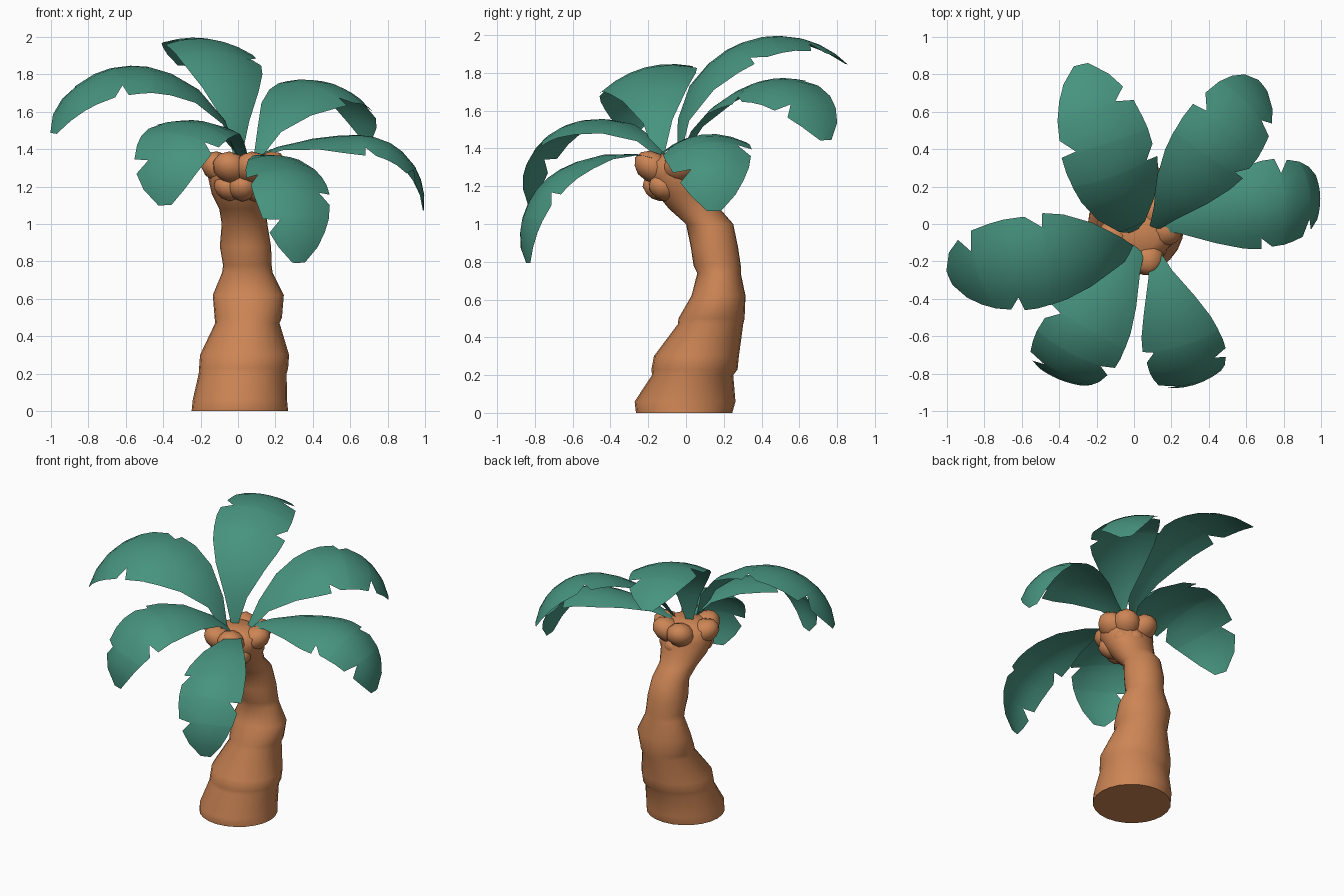
import bpy
import bmesh
from math import sin, cos, pi, radians
from mathutils import Vector, Matrix

if "Cube" in bpy.data.objects:
    bpy.data.objects.remove(bpy.data.objects["Cube"], do_unlink=True)


def make_material(name, colour):
    mat = bpy.data.materials.new(name)
    mat.use_nodes = True
    mat.diffuse_color = (*colour, 1)
    shader = next(n for n in mat.node_tree.nodes if n.type == "BSDF_PRINCIPLED")
    shader.inputs["Base Color"].default_value = (*colour, 1)
    shader.inputs["Roughness"].default_value = 0.8
    return mat


bark = make_material("bark brown", (0.61, 0.235, 0.09))
leaf_green = make_material("leaf green", (0.062, 0.29, 0.21))


def finish(bm, name, mat, angle=None):
    """Turn a bmesh into a smooth shaded object."""
    mesh = bpy.data.meshes.new(name)
    bm.to_mesh(mesh)
    bm.free()
    mesh.materials.append(mat)
    for face in mesh.polygons:
        face.use_smooth = True
    obj = bpy.data.objects.new(name, mesh)
    bpy.context.collection.objects.link(obj)
    if angle:
        bpy.ops.object.select_all(action="DESELECT")
        obj.select_set(True)
        bpy.context.view_layer.objects.active = obj
        bpy.ops.object.shade_smooth_by_angle(angle=radians(angle))
    return obj


def skin(bm, rows, closed):
    """Join neighbouring rows of vertices with quads."""
    for low, high in zip(rows, rows[1:]):
        count = len(low)
        for i in range(count if closed else count - 1):
            j = (i + 1) % count
            bm.faces.new((low[i], low[j], high[j], high[i]))


# Trunk: leaning stack of flared segments (height, centre x, centre y, radius x, radius y)
TRUNK = [
    (0, .01, -.01, .258, .255),
    (.06, .01, -.005, .252, .267),
    (.2, .025, .035, .235, .215),
    (.23, .03, .045, .238, .228),
    (.3, .035, .055, .238, .225),
    (.47, .05, .13, .172, .173),
    (.5, .055, .135, .18, .175),
    (.62, .055, .172, .19, .143),
    (.74, .05, .175, .135, .115),
    (.78, .05, .165, .13, .125),
    (.88, .04, .15, .137, .125),
    (1, .035, .125, .122, .125),
    (1.08, .025, .045, .125, .135),
    (1.16, .02, -.01, .16, .145),
    (1.25, .025, -.045, .185, .155),
    (1.33, .03, -.05, .18, .145),
    (1.37, .03, -.05, .1, .09),
]
SIDES = 24
bm = bmesh.new()
rings = []
for z, cx, cy, rx, ry in TRUNK:
    ring = []
    for i in range(SIDES):
        a = 2 * pi * i / SIDES
        ring.append(bm.verts.new((cx + rx * cos(a), cy + ry * sin(a), z)))
    rings.append(ring)
skin(bm, rings, closed=True)
bm.faces.new(rings[0][::-1])
bm.faces.new(rings[-1])
finish(bm, "trunk", bark, angle=60)

# Fronds: name, base, heading, pitch at start, middle and tip, length, roll, camber, width
FRONDS = [
    ("back_right", (0, -.04, 1.35), 107, (92, 30, -45), 1.36, 7, .9, 1),
    ("back_left", (.1, -.03, 1.35), 52, (62, 15, -80), 1.28, 15, 1, .95),
    ("left", (.06, -.01, 1.35), 9, (23, 0, -100), 1.22, 8, 1.4, .95),
    ("front_left", (.09, -.1, 1.33), 287, (20, -28, -110), 1.18, 0, 1.2, .87),
    ("front_right", (.05, -.1, 1.33), 238, (50, -8, -105), 1.22, -9, 1, .95),
    ("right", (0, -.14, 1.35), 188, (80, 10, -75), 1.4, -15, .95, 1.05),
]

# Crown: swollen stubs that carry the fronds, with smaller lumps below
bm = bmesh.new()
for name, base, heading, *rest in FRONDS:
    for turn, reach, z, size in ((0, .13, 1.3, .095), (28, .1, 1.19, .075)):
        a = radians(heading + turn)
        place = Matrix.Translation((.03 + reach * cos(a), -.05 + reach * sin(a), z))
        tilt = Matrix.Rotation(a, 4, "Z") @ Matrix.Rotation(radians(-30), 4, "Y")
        shape = Matrix.Diagonal((1.15, 1, .85, 1))
        bmesh.ops.create_icosphere(bm, subdivisions=2, radius=size, matrix=place @ tilt @ shape)
finish(bm, "crown_stubs", bark)

# Frond outline: place along the length, half width on each side (dips are tears)
OUTLINE = [
    (0, .02, .02),
    (.15, .075, .075),
    (.3, .165, .165),
    (.42, .22, .225),
    (.5, .24, .245),
    (.51, .24, .18),
    (.57, .25, .24),
    (.64, .25, .24),
    (.65, .17, .24),
    (.71, .235, .23),
    (.79, .215, .21),
    (.8, .21, .11),
    (.86, .18, .175),
    (.93, .13, .12),
    (1, .05, .03),
]
ACROSS = (-1, -.66, -.33, 0, .33, .66, 1)
STEPS = 100


def make_spine(pitches, length):
    """Distance out, height and pitch at even steps along a bending spine."""
    start, middle, tip = map(radians, pitches)
    out = up = 0
    points = []
    for i in range(STEPS + 1):
        t = 2 * i / STEPS
        pitch = start + (middle - start) * t if t < 1 else middle + (tip - middle) * (t - 1)
        points.append((out, up, pitch))
        out += cos(pitch) * length / STEPS
        up += sin(pitch) * length / STEPS
    return points


def make_frond(name, base, heading, pitches, length, roll, camber, width):
    heading, roll = radians(heading), radians(roll)
    ahead = Vector((cos(heading), sin(heading), 0))
    side = Vector((-sin(heading), cos(heading), 0))
    above = Vector((0, 0, 1))
    spine = make_spine(pitches, length)
    bm = bmesh.new()
    rows = []
    for t, left, right in OUTLINE:
        out, up, pitch = spine[round(t * STEPS)]
        centre = Vector(base) + ahead * out + above * up
        normal = above * cos(pitch) - ahead * sin(pitch)
        # roll the blade about its spine
        wing = side * cos(roll) + normal * sin(roll)
        face_up = normal * cos(roll) - side * sin(roll)
        row = []
        for u in ACROSS:
            w = u * width * (left if u > 0 else right)
            row.append(bm.verts.new(centre + wing * w - face_up * camber * w * w))
        rows.append(row)
    skin(bm, rows, closed=False)
    bm.normal_update()
    # keep the upper side facing up
    if sum(f.normal.z for f in bm.faces) < 0:
        bmesh.ops.reverse_faces(bm, faces=bm.faces)
    finish(bm, name + "_frond", leaf_green)


for frond in FRONDS:
    make_frond(*frond)
